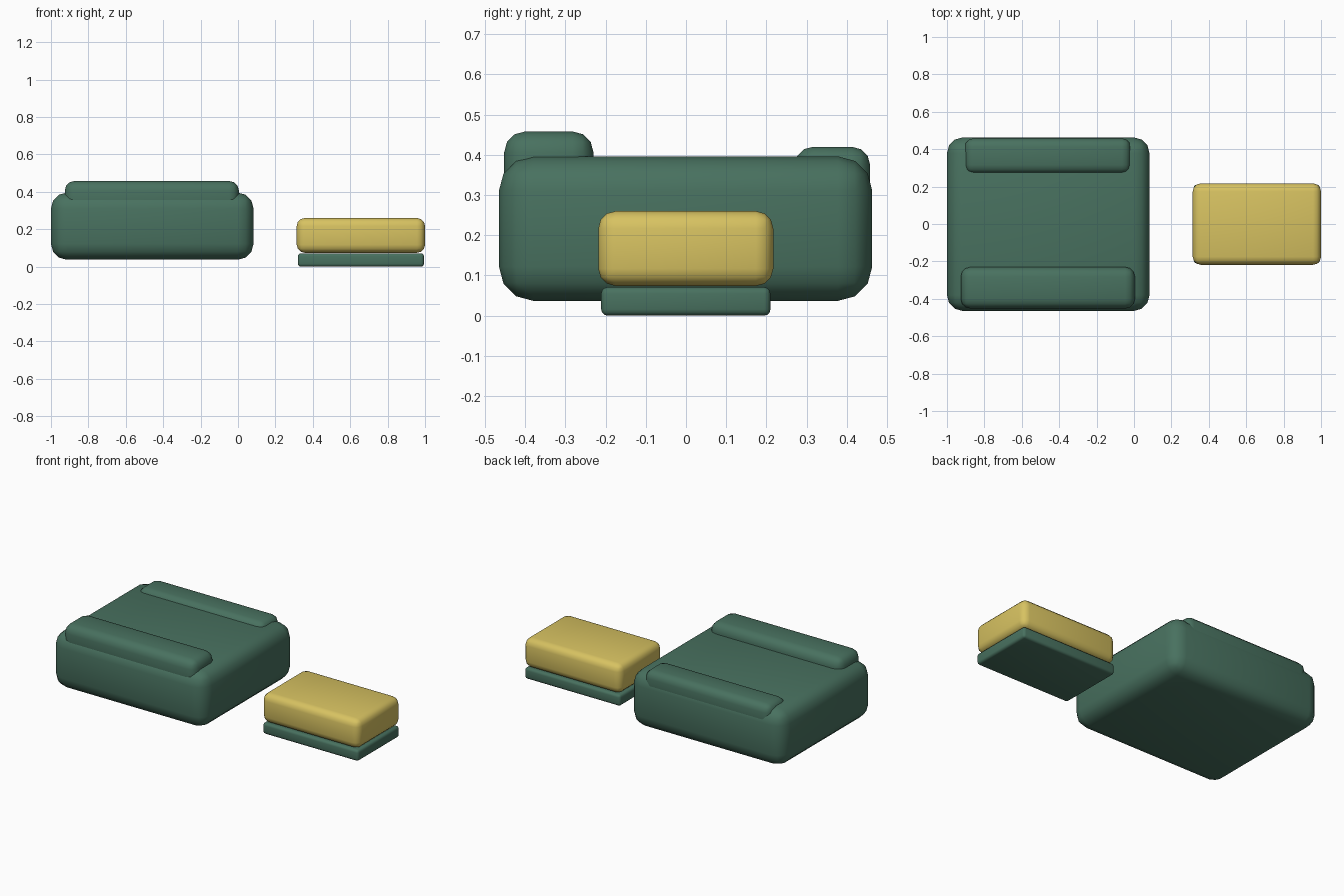
import bpy

if "Cube" in bpy.data.objects:
    bpy.data.objects.remove(bpy.data.objects["Cube"])


def material(name, rgb):
    m = bpy.data.materials.new(name)
    m.diffuse_color = (*rgb, 1)
    m.use_nodes = True
    m.node_tree.nodes["Principled BSDF"].inputs["Base Color"].default_value = m.diffuse_color
    return m


green = material("green_fabric", (0.065, 0.165, 0.115))
yellow = material("yellow_fabric", (0.68, 0.54, 0.12))


def cushion(name, x, y, z, bevel, mat, segments=3):
    """Rounded box from its (min, max) range on each axis."""
    ranges = (x, y, z)
    bpy.ops.mesh.primitive_cube_add(size=1, location=[(a + b) / 2 for a, b in ranges])
    ob = bpy.context.object
    ob.name = name
    ob.scale = [b - a for a, b in ranges]
    bpy.ops.object.transform_apply(location=False, rotation=False, scale=True)
    mod = ob.modifiers.new("round_edges", 'BEVEL')
    mod.width = bevel
    mod.segments = segments
    bpy.ops.object.shade_smooth()
    ob.data.materials.append(mat)
    return ob


# Large seat block
cushion("seat", (-1.0, 0.083), (-0.465, 0.463), (0.037, 0.396), 0.085, green)

# Bolsters sunk into the top of the seat
cushion("front_bolster", (-0.926, 0.005), (-0.452, -0.230), (0.27, 0.458), 0.052, green)
cushion("back_bolster", (-0.905, -0.018), (0.270, 0.458), (0.25, 0.420), 0.046, green)

# Footstool: thin base and thick cushion
cushion("footstool_base", (0.320, 0.994), (-0.211, 0.210), (0.0, 0.071), 0.016, green)
cushion("footstool_cushion", (0.314, 1.0), (-0.218, 0.217), (0.074, 0.260), 0.043, yellow)
